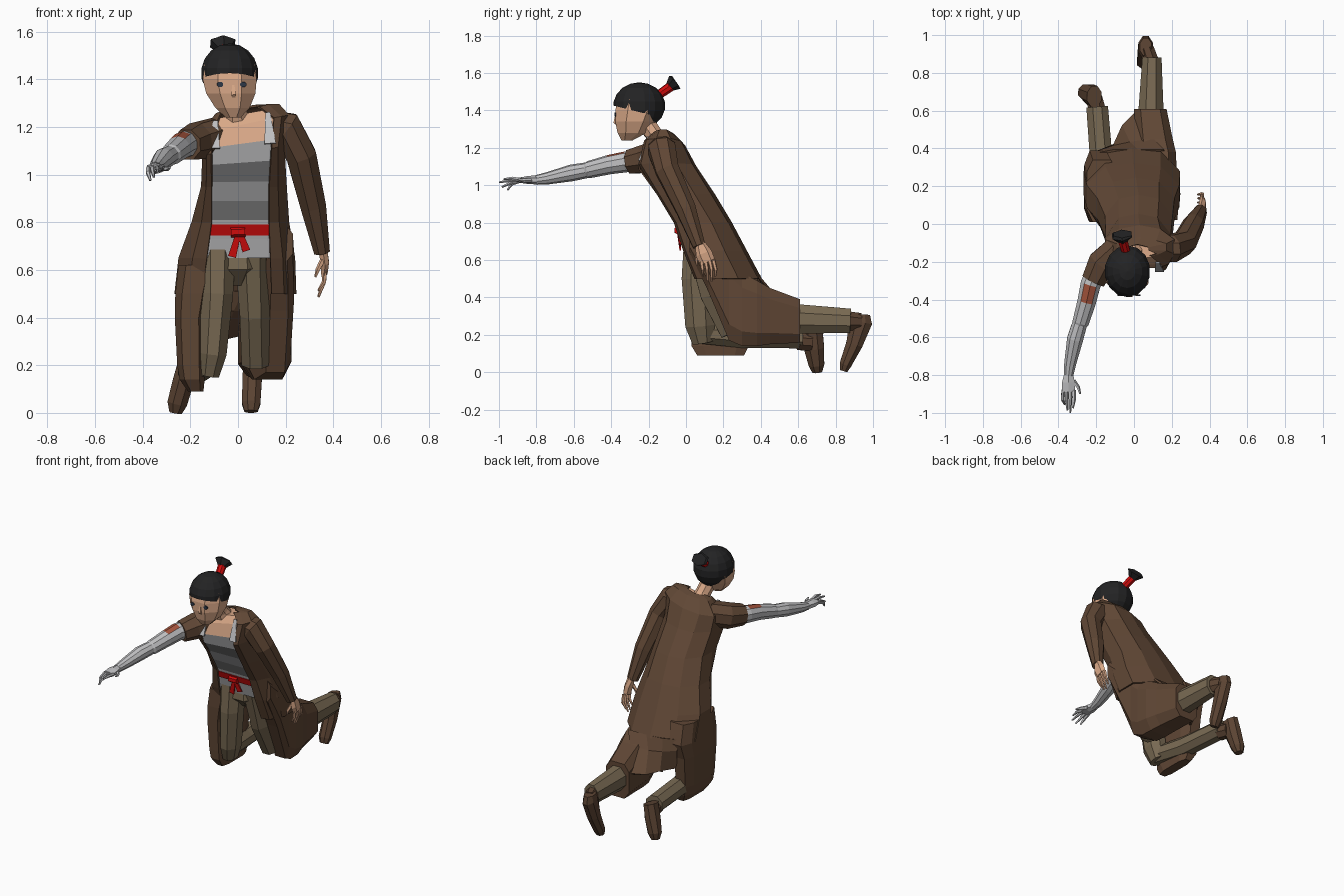
import bpy, bmesh, math
from mathutils import Vector


def mat(name, r, g, b):
    m = bpy.data.materials.new(name)
    m.diffuse_color = [((c / 255 + 0.055) / 1.055) ** 2.4 for c in (r, g, b)] + [1]
    return m


COAT = mat("coat brown", 96, 71, 53)
PANTS = mat("trouser olive", 121, 106, 83)
BOOT = mat("boot brown", 92, 68, 51)
SKIN = mat("skin", 218, 169, 136)
HAIR = mat("hair black", 35, 35, 36)
RED = mat("red cloth", 208, 12, 12)
LIGHT = mat("light grey", 192, 192, 194)
DARK = mat("dark grey", 146, 146, 147)
RUST = mat("rust patch", 165, 84, 60)
EYE = mat("eye dark", 45, 55, 70)


def finish(name, bm, *mats):
    bmesh.ops.recalc_face_normals(bm, faces=bm.faces)
    me = bpy.data.meshes.new(name)
    bm.to_mesh(me)
    bm.free()
    for m in mats:
        me.materials.append(m)
    ob = bpy.data.objects.new(name, me)
    bpy.context.collection.objects.link(ob)
    return ob


def loft(name, rings, *mats, closed=True):
    bm = bmesh.new()
    vs = [[bm.verts.new(p) for p in r] for r in rings]
    n = len(vs[0])
    for a, b in zip(vs, vs[1:]):
        for i in range(n if closed else n - 1):
            j = (i + 1) % n
            bm.faces.new((a[i], a[j], b[j], b[i]))
    if closed:
        bm.faces.new(vs[0])
        bm.faces.new(vs[-1])
    return finish(name, bm, *mats)


def tube(name, pts, *mats, sides=8):
    """Tube through (x, y, z, width radius[, depth radius]) points."""
    P = [Vector(p[:3]) for p in pts]
    d = (P[-1] - P[0]).normalized()
    ref = Vector((0, 0, 1)) if abs(d.z) < 0.75 else Vector((0, 1, 0))
    rings = []
    for i, p in enumerate(P):
        t = (P[min(i + 1, len(P) - 1)] - P[max(i - 1, 0)]).normalized()
        u = t.cross(ref).normalized()
        v = u.cross(t)
        ru, rv = pts[i][3], pts[i][-1]
        rings.append([p + u * ru * math.cos(a) + v * rv * math.sin(a)
                      for a in (2 * math.pi * (k + 0.5) / sides for k in range(sides))])
    return loft(name, rings, *mats)


def octagon(a0, a1, b0, b1, c=0.28):
    da, db = (a1 - a0) * c, (b1 - b0) * c
    return [(a0 + da, b0), (a1 - da, b0), (a1, b0 + db), (a1, b1 - db),
            (a1 - da, b1), (a0 + da, b1), (a0, b1 - db), (a0, b0 + db)]


def thicken(ob, t):
    mod = ob.modifiers.new("thickness", 'SOLIDIFY')
    mod.thickness, mod.offset = t, 0


# body levels: z, shoulder tilt, x left, x right, y front, y back, opening left, right
BODY = [(1.27, .15, -.09, .17, -.17, -.07, -.07, .09),
        (1.21, .20, -.15, .21, -.22, -.01, -.10, .15),
        (1.10, .10, -.145, .19, -.25, .05, -.11, .14),
        (.95, 0, -.15, .20, -.15, .15, -.11, .13),
        (.80, 0, -.19, .21, -.06, .24, -.11, .13),
        (.65, 0, -.245, .235, -.01, .32, -.13, .135),
        (.50, 0, -.262, .24, .05, .40, -.15, .14)]


def body_ring(z, scale=1.0):
    for a, b in zip(BODY, BODY[1:]):
        if a[0] >= z >= b[0]:
            f = (a[0] - z) / (a[0] - b[0])
            _, k, xl, xr, yf, yb, gl, gr = [p + (q - p) * f for p, q in zip(a, b)]
            break
    d, w, xm, ym = yb - yf, xr - xl, (xl + xr) / 2, (yf + yb) / 2
    pts = [(gl, yf), ((gl + xl) / 2, yf + .012), (xl, yf + .3 * d), (xl, yf + .65 * d),
           (xl + .2 * w, yb - .02), (xm, yb), (xr - .2 * w, yb - .02),
           (xr, yf + .65 * d), (xr, yf + .3 * d), ((gr + xr) / 2, yf + .012), (gr, yf)]
    return [(xm + (x - xm) * scale, ym + (y - ym) * scale, z + k * (x - .02)) for x, y in pts]


# open coat body, closing in round the back of the neck
top = body_ring(1.27)
collar = [Vector(p).lerp(Vector((.0, -.14, 1.285)), .55 if 1 < i < 9 else .08) for i, p in enumerate(top)]
thicken(loft("coat_body", [collar] + [body_ring(l[0]) for l in BODY], COAT, closed=False), .01)

# coat skirt round each leg, and the drape between them
left = [(.02, .12, .23, .64, .78), (.12, .11, .236, .43, .72), (.23, .09, .222, .17, .60),
        (.30, .03, .225, .14, .53), (.38, .02, .222, .14, .49), (.45, .01, .205, .15, .45),
        (.61, .0, .172, .158, .39)]
loft("coat_skirt_left", [[(x, y, z) for x, z in octagon(*r, c=.2)] for y, *r in left], COAT)
right = [(.62, -.25, -.09, .01, .34), (.50, -.263, -.12, .01, .39), (.40, -.265, -.14, .015, .36),
         (.20, -.255, -.14, .025, .34), (.14, -.245, -.14, .03, .335), (.09, -.21, -.145, .06, .31)]
loft("coat_skirt_right", [[(x, y, z) for x, y in octagon(*r, c=.2)] for z, *r in right], COAT)
thicken(loft("coat_drape", [
    [(-.20, .37, .53), (-.10, .39, .52), (.02, .39, .51), (.16, .39, .51)],
    [(-.20, .38, .46), (-.11, .41, .44), (-.02, .43, .43), (.10, .45, .44)],
    [(-.17, .34, .32), (-.10, .42, .31), (-.06, .52, .31), (.02, .60, .33)]], COAT, closed=False), .012)

# striped shirt with bare upper chest
levels = [1.255, 1.21, 1.13, 1.05, .97, .89, .81, .73, .65]
shirt = loft("shirt_torso", [body_ring(z, .94) for z in levels], LIGHT, DARK, SKIN)
for p in shirt.data.polygons:
    z = p.center.z
    p.material_index = 2 if z > 1.14 else 0 if z < .74 else int((1.13 - z) / .08) % 2
for i, (a, b) in enumerate([((-.10, -.252, 1.11), (-.095, -.208, 1.225)),
                            ((.135, -.25, 1.13), (.125, -.205, 1.26))]):
    tube(f"shirt_strap_{i}", [(*a, .034, .006), (*b, .014, .006)], LIGHT, sides=4)

# belt and bow
loft("belt", [body_ring(z, .98) for z in (.79, .745)], RED)
tube("belt_knot", [(-.03, -.045, .758, .02, .022), (.03, -.045, .76, .02, .022)], RED, sides=6)
for i, (x, z) in enumerate([(-.025, .655), (.035, .68)]):
    tube(f"belt_tail_{i}", [(.005, -.045, .765, .014, .008), (x, -.03, z, .024, .006)], RED, sides=4)

# trousers
tube("hips", [(-.01, .13, .70, .12, .13), (-.01, .13, .62, .13, .14), (-.01, .15, .56, .06, .09)], PANTS)
tube("thigh_right", [(-.085, .08, .68, .08, .10), (-.087, .06, .5, .072, .09),
                     (-.105, .075, .25, .062, .085), (-.12, .09, .16, .045, .06)], PANTS)
tube("thigh_left", [(.06, .09, .68, .08, .09), (.07, .16, .42, .068, .09),
                    (.075, .25, .21, .065, .07)], PANTS)
tube("shin_right", [(-.13, .06, .21, .06), (-.17, .3, .19, .065), (-.195, .62, .185, .062)], PANTS)
tube("shin_left", [(.085, .24, .26, .065, .07), (.09, .6, .285, .072, .085), (.095, .88, .275, .055, .07)], PANTS)

# boots with toes on the ground
tube("ankle_right", [(-.195, .6, .165, .05, .05), (-.21, .67, .16, .045, .05)], BOOT)
tube("boot_right", [(-.21, .675, .22, .042, .06), (-.23, .685, .13, .048, .058),
                    (-.255, .698, .04, .045, .045), (-.262, .702, .0, .028, .028)], BOOT)
tube("ankle_left", [(.09, .86, .275, .045, .055), (.068, .93, .27, .04, .05)], BOOT)
tube("boot_left", [(.062, .938, .31, .034, .05), (.062, .935, .27, .042, .066), (.06, .90, .15, .044, .048),
                   (.055, .852, .04, .042, .034), (.055, .842, .006, .03, .022)], BOOT)

# sleeves
tube("sleeve_left", [(.10, -.13, 1.21, .07), (.20, -.13, 1.195, .078), (.265, -.10, 1.08, .068),
                     (.315, .0, .87, .058), (.352, .07, .675, .036)], COAT)
tube("sleeve_right", [(-.08, -.13, 1.165, .08), (-.17, -.21, 1.14, .082), (-.215, -.30, 1.125, .068)], COAT)

# grey artificial arm, rust patch on its upper faces
arm = tube("grey_arm", [(-.20, -.25, 1.13, .058), (-.23, -.32, 1.125, .056), (-.25, -.41, 1.11, .052),
                        (-.282, -.52, 1.083, .046), (-.288, -.53, 1.08, .042), (-.312, -.61, 1.066, .045),
                        (-.338, -.74, 1.037, .033), (-.346, -.80, 1.028, .026)], LIGHT, RUST, sides=10)
for p in arm.data.polygons:
    if -.41 < p.center.y < -.32 and p.normal.z > .7:
        p.material_index = 1


def hand(name, palm, fingers, m):
    tube(name + "_palm", palm, m, sides=6)
    for i, f in enumerate(fingers):
        tube(f"{name}_finger_{i}", [(*f[0], .012), (*f[1], .010), (*f[2], .005)], m, sides=5)


hand("grey_hand", [(-.346, -.79, 1.028, .026, .024), (-.347, -.84, 1.028, .04, .022), (-.347, -.89, 1.027, .038, .014)],
     [[(-.347 + dx, -.88, 1.027), (-.347 + dx * 1.1, -.93, 1.03 + dz / 2), (-.345 + dx * .8, y, 1.02 + dz)]
      for dx, y, dz in ((-.028, -.955, -.045), (-.01, -.985, -.03), (.009, -1.0, -.005), (.027, -.975, .012))]
     + [[(-.32, -.83, 1.025), (-.295, -.865, 1.025), (-.285, -.90, 1.03)]], LIGHT)
hand("left_hand", [(.355, .075, .69, .022, .026), (.364, .095, .635, .02, .045), (.362, .115, .59, .016, .042)],
     [[(.362, .115 + d, .60), (.362, .125 + d * 1.1, .55), (.338, .125 + d, z)]
      for d, z in ((-.033, .515), (-.011, .49), (.011, .485), (.031, .51))]
     + [[(.355, .065, .64), (.335, .055, .60), (.325, .06, .57)]], SKIN)

# neck and face
tube("neck", [(.0, -.13, 1.20, .065), (-.01, -.17, 1.27, .048), (-.025, -.22, 1.34, .05)], SKIN)
head = [(1.24, .032, -.345, -.285, -.02), (1.28, .072, -.366, -.21, -.023), (1.34, .103, -.378, -.17, -.03),
        (1.40, .113, -.378, -.14, -.035), (1.46, .105, -.365, -.14, -.035), (1.51, .07, -.31, -.17, -.035)]
loft("head", [[(x, y, z) for x, y in octagon(c - w, c + w, f, b)] for z, w, f, b, c in head], SKIN)
tube("nose", [(-.02, -.376, 1.375, .007, .004), (-.018, -.381, 1.335, .014, .009), (-.018, -.375, 1.325, .01, .004)],
     SKIN, sides=4)
for i, x in enumerate((-.075, .022)):
    tube(f"eye_{i}", [(x, -.373, 1.378, .014, .012), (x, -.381, 1.378, .014, .012)], EYE)

# hair cap, trimmed along a hairline above the face and behind the ears
hairline = [((0, -.385, 1.425), (0, .25, 1)), ((0, -.2, 1.39), (0, 1, .5)), ((0, 0, 1.315), (0, 0, 1))]
bm = bmesh.new()
bmesh.ops.create_uvsphere(bm, u_segments=14, v_segments=9, radius=1)
for v in bm.verts:
    v.co = Vector((v.co.x * .123 - .035, v.co.y * .139 - .25, v.co.z * .125 + 1.425))
for co, no in hairline:
    bmesh.ops.bisect_plane(bm, geom=bm.verts[:] + bm.edges[:] + bm.faces[:], plane_co=co, plane_no=no)
gone = []
for f in bm.faces:
    above, behind, high = [(f.calc_center_median() - Vector(co)).dot(Vector(no)) > 0 for co, no in hairline]
    if not (above or behind) or not high:
        gone.append(f)
bmesh.ops.delete(bm, geom=gone, context='FACES')
finish("hair_cap", bm, HAIR)

# topknot
tube("hair_tie", [(-.042, -.15, 1.48, .024), (-.06, -.085, 1.525, .027)], RED)
tube("topknot", [(-.06, -.09, 1.522, .024), (-.064, -.06, 1.55, .06, .046), (-.064, -.054, 1.554, .05, .036)],
     HAIR, sides=6)
